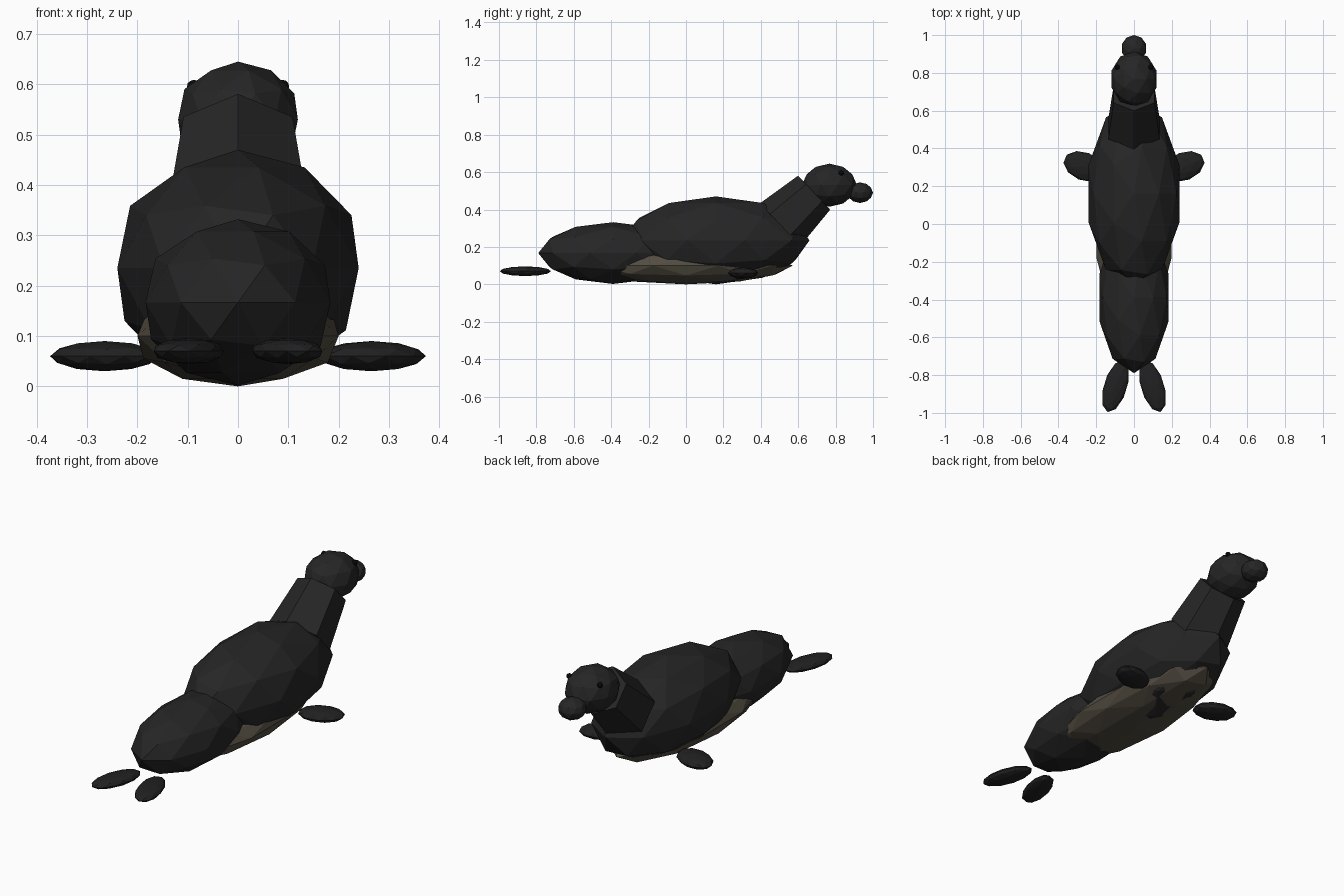
import bpy
import math

if "Cube" in bpy.data.objects:
    bpy.data.objects.remove(bpy.data.objects["Cube"])


def material(name, rgb):
    m = bpy.data.materials.new(name)
    m.diffuse_color = (*rgb, 1.0)
    m.use_nodes = True
    m.node_tree.nodes["Principled BSDF"].inputs["Base Color"].default_value = m.diffuse_color
    return m


FUR = material("charcoal fur", (0.019, 0.019, 0.019))
FLIPPER = material("dark flipper", (0.015, 0.015, 0.016))
BELLY = material("tan belly", (0.085, 0.073, 0.053))
EYE = material("black eye", (0.003, 0.003, 0.003))


def finish(name, mat):
    ob = bpy.context.object
    ob.name = name
    ob.data.materials.append(mat)
    return ob


def blob(name, center, radii, mat, turn=0.0, detail=2):
    """Low-poly ellipsoid, turned about the vertical axis."""
    bpy.ops.mesh.primitive_ico_sphere_add(
        subdivisions=detail, radius=1.0, location=center,
        rotation=(0, 0, math.radians(turn)))
    bpy.context.object.scale = radii
    return finish(name, mat)


# Torso, hindquarters and the pale underside
blob("torso", (0, 0.16, 0.235), (0.252, 0.50, 0.235), FUR)
blob("hindquarters", (0, -0.39, 0.167), (0.193, 0.40, 0.165), FUR)
blob("belly", (0, 0, 0.10), (0.21, 0.57, 0.10), BELLY)

# Tapered six-sided neck leaning forward
lean = math.radians(46.7)
length = 0.25
top = (0.685, 0.49)
bpy.ops.mesh.primitive_cone_add(
    vertices=6, radius1=0.157, radius2=0.125, depth=length,
    location=(0, top[0] - math.sin(lean) * length / 2,
              top[1] - math.cos(lean) * length / 2),
    rotation=(-lean, 0, 0))
finish("neck", FUR)

# Head and snout
blob("head", (0, 0.767, 0.53), (0.125, 0.147, 0.115), FUR)
blob("snout", (0, 0.93, 0.49), (0.068, 0.07, 0.055), FUR)

# Paired eyes and flippers
for label, s in (("left", -1), ("right", 1)):
    blob(label + "_eye", (s * 0.088, 0.83, 0.595), (0.014,) * 3, EYE)
    blob(label + "_front_flipper", (s * 0.265, 0.305, 0.06),
         (0.113, 0.075, 0.03), FLIPPER, turn=s * 22)
    blob(label + "_rear_flipper", (s * 0.098, -0.859, 0.07),
         (0.062, 0.143, 0.026), FLIPPER, turn=s * 17)
